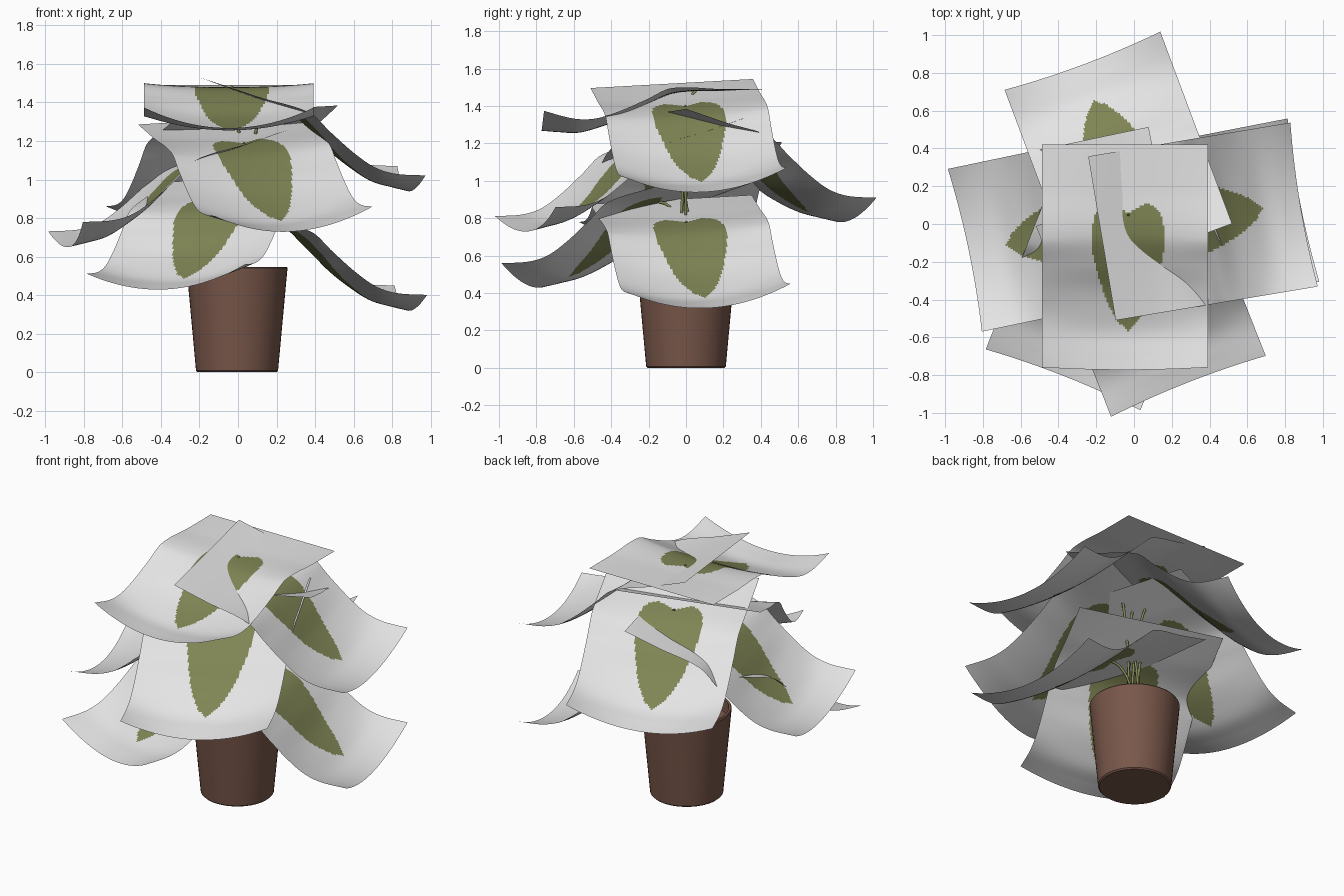
import bpy, bmesh, math
from mathutils import Vector, Matrix

if "Cube" in bpy.data.objects:
    bpy.data.objects.remove(bpy.data.objects["Cube"])


def material(name, rgb):
    m = bpy.data.materials.new(name)
    m.diffuse_color = (*rgb, 1)
    m.use_nodes = True
    m.node_tree.nodes["Principled BSDF"].inputs["Base Color"].default_value = m.diffuse_color
    return m


CARD = material("pale grey sheet", (0.78, 0.78, 0.78))
GREEN = material("olive leaf", (0.215, 0.235, 0.09))
CLAY = material("brown clay", (0.19, 0.095, 0.068))


def finish(name, bm, mats):
    me = bpy.data.meshes.new(name)
    bm.to_mesh(me)
    bm.free()
    for m in mats:
        me.materials.append(m)
    ob = bpy.data.objects.new(name, me)
    bpy.context.collection.objects.link(ob)
    bpy.context.view_layer.objects.active = ob
    ob.select_set(True)
    bpy.ops.object.shade_smooth_by_angle(angle=math.radians(35))
    ob.select_set(False)
    return ob


def curve_at(pts, t):
    """Smooth (Catmull-Rom style) interpolation through (t, value) points."""
    def slope(i):
        a, b = pts[max(i - 1, 0)], pts[min(i + 1, len(pts) - 1)]
        return (b[1] - a[1]) / (b[0] - a[0])
    if t <= pts[0][0]:
        return pts[0][1]
    for i in range(len(pts) - 1):
        (t0, a), (t1, b) = pts[i], pts[i + 1]
        if t <= t1:
            h, s = t1 - t0, (t - t0) / (t1 - t0)
            return ((2*s**3 - 3*s*s + 1) * a + (s**3 - 2*s*s + s) * h * slope(i)
                    + (3*s*s - 2*s**3) * b + (s**3 - s*s) * h * slope(i + 1))
    return pts[-1][1]


# Sheet profiles from inner edge (t = 0) to tip: height under the inner edge
MIDDLE = [(0, 0), (.2, -.08), (.42, -.17), (.54, -.28), (.635, -.39),
          (.73, -.47), (.82, -.53), (.92, -.56), (1, -.58)]
SIDE = [(0, 0), (.2, -.07), (.44, -.15), (.54, -.25), (.65, -.355),
        (.75, -.43), (.85, -.465), (1, -.475)]
# Half width of the heart-shaped leaf
HEART = [(.29, .14), (.33, .175), (.42, .195), (.5, .185), (.6, .15),
         (.7, .10), (.77, .05), (.81, .0)]
HALF, LENGTH, NU, NV = 0.44, 1.085, 96, 80


def is_leaf(t, v):
    v = abs(v - 0.015)
    if t > 0.81:
        return False
    if t < 0.33:   # two lobes with a notch between them
        return t > 0.275 + 0.04 * (1 - min(v / 0.09, 1)) + 0.05 * max(0, (v - .11) / .065) ** 2 and v < .178
    return v < curve_at(HEART, t)


def leaf_sheet(name, azimuth, z_inner, roll=0.0, pitch=0.0, inner=-0.18):
    bm = bmesh.new()
    rows = []
    for i in range(NU + 1):
        t = i / NU
        mid, side = curve_at(MIDDLE, t), curve_at(SIDE, t)
        row = []
        for j in range(NV + 1):
            v = (2 * j / NV - 1) * HALF
            k = (v / HALF) ** 2
            x = t * (LENGTH - 0.02 * (1 - k) * t)
            row.append(bm.verts.new((x, v, mid + (side - mid) * k + roll * v)))
        rows.append(row)
    for i in range(NU):
        for j in range(NV):
            f = bm.faces.new((rows[i][j], rows[i+1][j], rows[i+1][j+1], rows[i][j+1]))
            f.material_index = int(is_leaf((i + .5) / NU, (2 * (j + .5) / NV - 1) * HALF))
    place = (Matrix.Rotation(math.radians(azimuth), 4, 'Z')
             @ Matrix.Translation((inner, -0.047, z_inner))
             @ Matrix.Rotation(math.radians(-pitch), 4, 'Y'))
    bm.transform(place)
    finish(name, bm, [CARD, GREEN])
    # point where the stem meets the notch of the leaf
    return place @ Vector((0.32 * LENGTH, 0.015, curve_at(MIDDLE, 0.32)))


def stem(name, index, end):
    a = index * math.tau / 7
    foot = Vector((0.035 * math.cos(a), 0.035 * math.sin(a), 0.45))
    cu = bpy.data.curves.new(name, 'CURVE')
    cu.dimensions = '3D'
    cu.bevel_depth = 0.008
    cu.bevel_resolution = 1
    cu.resolution_u = 8
    cu.use_fill_caps = True
    sp = cu.splines.new('BEZIER')
    sp.bezier_points.add(1)
    p, q = sp.bezier_points
    rise = end.z - foot.z
    p.co, p.handle_right, p.handle_left = foot, foot + Vector((0, 0, rise * .7)), foot - Vector((0, 0, .1))
    inward = Vector((foot.x - end.x, foot.y - end.y, 0)) * .5
    q.co, q.handle_left, q.handle_right = end, end + inward, end - inward
    cu.materials.append(GREEN)
    bpy.context.collection.objects.link(bpy.data.objects.new(name, cu))


# Flower pot: hollow tapered cup with an inner floor
bm = bmesh.new()
profile = [(0, 0), (.205, 0), (.213, .008), (.262, .54), (.258, .546),
           (.245, .546), (.238, .47), (0, .47)]
vs = [bm.verts.new((r - 0, 0, z)) for r, z in profile]
edges = [bm.edges.new(p) for p in zip(vs, vs[1:])]
bmesh.ops.spin(bm, geom=vs + edges, cent=(0, 0, 0), axis=(0, 0, 1),
               angle=math.tau, steps=48)
bmesh.ops.remove_doubles(bm, verts=bm.verts, dist=1e-4)
bmesh.ops.recalc_face_normals(bm, faces=bm.faces)
bm.transform(Matrix.Translation((-0.005, 0, 0)))
finish("flower_pot", bm, [CLAY])

# Leaf sheets (name, azimuth, inner height, roll, pitch, inner radius) and stems
SHEETS = [
    ("leaf_right_upper", 9.5, 1.52, .055, 0, -.18),
    ("leaf_right_lower", 11, 0.90, .055, 0, -.18),
    ("leaf_front_upper", -68.5, 1.31, .055, 0, -.18),
    ("leaf_front_lower", -111.5, 1.01, .055, 0, -.18),
    ("leaf_left", 191.8, 1.23, .055, 0, -.18),
    ("leaf_back", 110.5, 1.36, -.055, 0, -.18),
    ("leaf_top", -90, 1.49, 0, 18, -.42),
]
for n, (name, az, z, roll, pitch, inner) in enumerate(SHEETS):
    joint = leaf_sheet(name, az, z, roll, pitch, inner)
    stem(name.replace("leaf", "stem"), n, joint)
